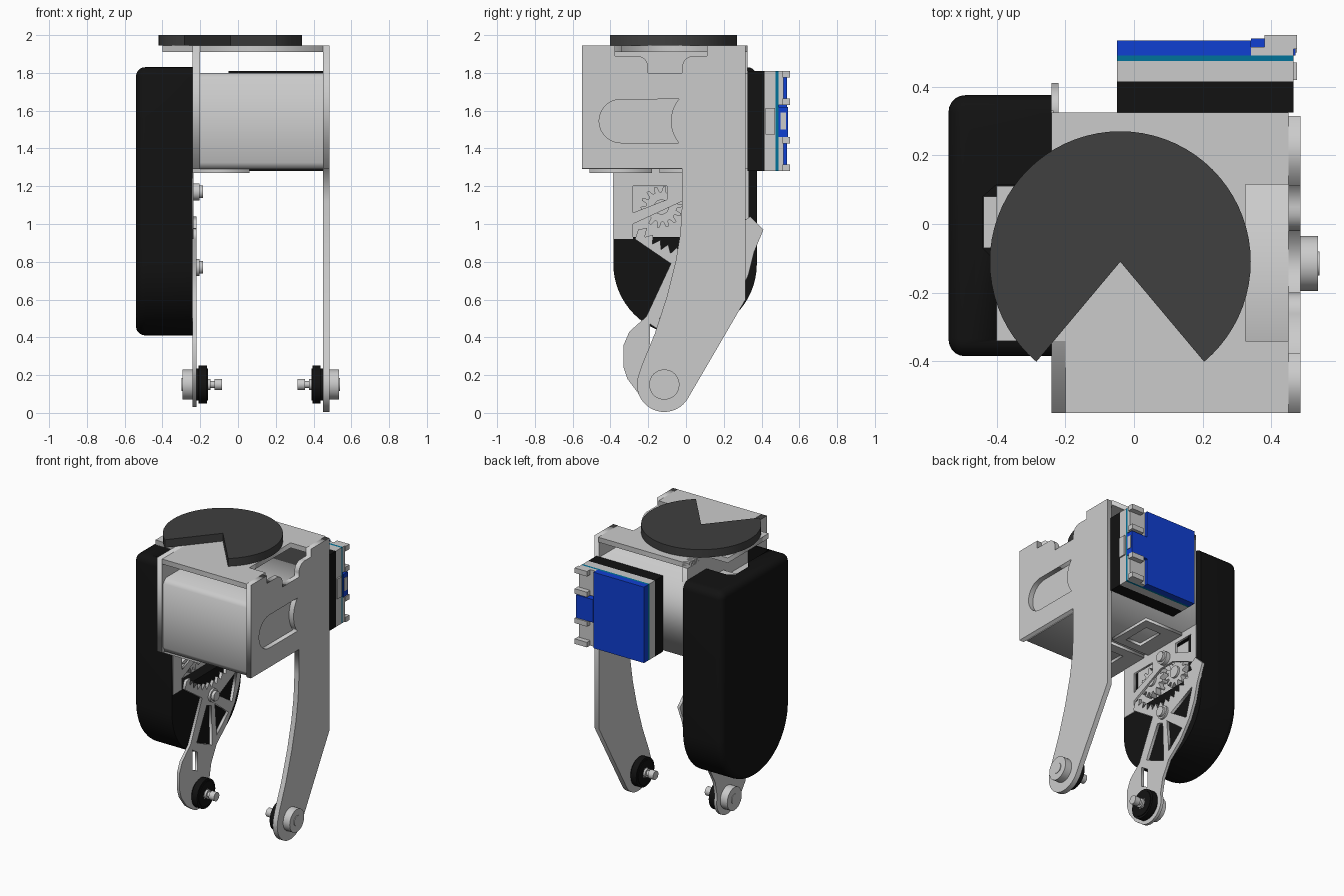
import bpy, bmesh
from math import sin, cos, pi, radians
from mathutils import Matrix

if "Cube" in bpy.data.objects:
    bpy.data.objects.remove(bpy.data.objects["Cube"])

# Local XY profile -> world YZ, extruded along X
TO_X = Matrix(((0, 0, 1, 0), (1, 0, 0, 0), (0, 1, 0, 0), (0, 0, 0, 1)))


def mat(name, c):
    m = bpy.data.materials.new(name)
    m.diffuse_color = (*c, 1)
    m.use_nodes = True
    m.node_tree.nodes["Principled BSDF"].inputs["Base Color"].default_value = m.diffuse_color
    return m


BLACK = mat("black", (0.006, 0.006, 0.006))
DARK = mat("dark_grey", (0.05, 0.05, 0.05))
BLUE = mat("blue", (0.005, 0.05, 0.65))
TEAL = mat("teal", (0.0, 0.17, 0.32))


def add(name, me, m=None, smooth=False):
    ob = bpy.data.objects.new(name, me)
    bpy.context.collection.objects.link(ob)
    if m:
        me.materials.clear()
        me.materials.append(m)
    if smooth:
        bpy.ops.object.select_all(action='DESELECT')
        ob.select_set(True)
        bpy.context.view_layer.objects.active = ob
        bpy.ops.object.shade_smooth_by_angle(angle=radians(35))
    return ob


def prism(name, loops, a, b, m=None, axis='x', smooth=False):
    """Extrude a profile (first loop) with holes (other loops) from a to b."""
    cu = bpy.data.curves.new(name, 'CURVE')
    cu.dimensions = '2D'
    cu.fill_mode = 'BOTH'
    cu.extrude = (b - a) / 2
    for pts in loops:
        s = cu.splines.new('POLY')
        s.points.add(len(pts) - 1)
        for p, q in zip(s.points, pts):
            p.co = (q[0], q[1], 0, 1)
        s.use_cyclic_u = True
    tmp = bpy.data.objects.new("tmp", cu)
    bpy.context.collection.objects.link(tmp)
    dg = bpy.context.evaluated_depsgraph_get()
    me = bpy.data.meshes.new_from_object(tmp.evaluated_get(dg))
    bpy.data.objects.remove(tmp)
    me.transform(Matrix.Translation((0, 0, (a + b) / 2)))
    if axis == 'x':
        me.transform(TO_X)
    bm = bmesh.new()
    bm.from_mesh(me)
    bmesh.ops.remove_doubles(bm, verts=bm.verts, dist=1e-5)
    bmesh.ops.recalc_face_normals(bm, faces=bm.faces)
    bm.to_mesh(me)
    bm.free()
    return add(name, me, m, smooth)


def box(name, x, y, z, m=None):
    me = bpy.data.meshes.new(name)
    bm = bmesh.new()
    bmesh.ops.create_cube(bm, size=1)
    for v in bm.verts:
        v.co = [(r[0] + r[1]) / 2 + c * (r[1] - r[0]) for c, r in zip(v.co, (x, y, z))]
    bm.to_mesh(me)
    bm.free()
    return add(name, me, m)


def arc(cy, cz, r, a0, a1, n=16):
    return [(cy + r * cos(radians(a0 + (a1 - a0) * i / n)),
             cz + r * sin(radians(a0 + (a1 - a0) * i / n))) for i in range(n + 1)]


def cyl(name, y, z, r, a, b, m=None):
    return prism(name, [arc(y, z, r, 0, 352.5, 47)], a, b, m, smooth=True)


def rect(y0, y1, z0, z1):
    return [(y0, z0), (y1, z0), (y1, z1), (y0, z1)]


# Notched disc and top plate
prism("top_disc", [[(-0.04, -0.11)] + arc(-0.04, -0.11, 0.38, -50, 230, 56)],
      1.945, 2.0, DARK, 'z', True)
prism("top_plate", [[(-0.2, -0.55), (0.45, -0.55), (0.45, -0.34), (0.325, -0.34), (0.325, 0.115),
                     (0.45, 0.115), (0.45, 0.325), (-0.24, 0.325), (-0.24, 0.11), (-0.4, 0.11),
                     (-0.4, -0.34), (-0.2, -0.34)]], 1.91, 1.945, None, 'z')

# Right side plate with the fixed long finger
leg = [(-0.55, 1.945), (-0.55, 1.295), (-0.02, 1.295), (-0.02, 1.12), (-0.03, 0.95), (-0.055, 0.8),
       (-0.1, 0.62), (-0.165, 0.42), (-0.235, 0.25)]
leg += arc(-0.115, 0.15, 0.145, 165, 330, 20)
leg += [(0.315, 0.6), (0.315, 1.945), (0.11, 1.945), (0.11, 1.89), (0.05, 1.89)]
leg += arc(0.04, 1.83, 0.06, 90, 180, 6) + [(-0.02, 1.8), (-0.2, 1.8)]
leg += arc(-0.26, 1.83, 0.06, 0, 90, 6) + [(-0.375, 1.89), (-0.375, 1.945)]
slot = arc(-0.345, 1.545, 0.115, 90, 270) + arc(0.1, 1.545, 0.18, 220, 140, 10)
prism("right_plate_and_finger", [leg, slot], 0.45, 0.485)
prism("left_plate", [rect(-0.55, 0.325, 1.29, 1.945)], -0.24, -0.2)

# Motor block with chamfered front, bottom panels
prism("motor_block", [[(-0.54, 1.325), (-0.52, 1.29), (0.325, 1.29), (0.325, 1.8),
                       (-0.51, 1.8), (-0.54, 1.77)]], -0.2, 0.45)
for i, y in enumerate((-0.51, -0.14)):
    prism("bottom_panel_%d" % i, [[(-0.24, y), (0.06, y), (0.06, y + 0.33), (-0.24, y + 0.33)],
                                  [(-0.12, y + 0.06), (0.0, y + 0.06), (0.0, y + 0.26),
                                   (-0.12, y + 0.26)]], 1.27, 1.29, None, 'z')

# Rear camera stack
box("rear_black_plate", (-0.05, 0.465), (0.325, 0.415), (1.28, 1.81), BLACK)
box("rear_grey_plate", (-0.05, 0.465), (0.415, 0.475), (1.28, 1.81))
box("rear_teal_board", (-0.05, 0.465), (0.475, 0.49), (1.28, 1.81), TEAL)
box("rear_blue_panel", (-0.05, 0.34), (0.49, 0.535), (1.28, 1.81), BLUE)
box("rear_blue_tab", (0.34, 0.47), (0.49, 0.54), (1.46, 1.62), BLUE)
box("rear_socket", (0.46, 0.474), (0.5, 0.53), (1.5, 1.59))
box("side_port", (0.44, 0.475), (0.42, 0.47), (1.475, 1.615))
for i, z in enumerate((1.28, 1.63)):
    box("connector_base_%d" % i, (0.34, 0.465), (0.49, 0.515), (z, z + 0.18))
    for j, dz in enumerate((0, 0.145)):
        box("connector_rail_%d_%d" % (i, j), (0.38, 0.475), (0.51, 0.55), (z + dz, z + dz + 0.035))

# Black motor shell, rounded on the outside
me = bpy.data.meshes.new("motor_shell")
bm = bmesh.new()
outline = arc(-0.005, 0.79, 0.38, 180, 360, 32)
outline += arc(0.325, 1.78, 0.05, 0, 90, 5) + arc(-0.335, 1.78, 0.05, 90, 180, 5)
face = bm.faces.new([bm.verts.new((-0.24, y, z)) for y, z in outline])
new = bmesh.ops.extrude_face_region(bm, geom=[face], use_keep_orig=True)["geom"]
bmesh.ops.translate(bm, verts=[g for g in new if isinstance(g, bmesh.types.BMVert)], vec=(-0.3, 0, 0))
rim = [e for e in bm.edges if all(v.co.x < -0.5 for v in e.verts)]
bmesh.ops.bevel(bm, geom=rim, offset=0.048, segments=5, profile=0.5, affect='EDGES')
bmesh.ops.recalc_face_normals(bm, faces=bm.faces)
bm.to_mesh(me)
bm.free()
shell = add("motor_shell", me, BLACK, True)
cutters = [box("gear_cavity_cutter", (-0.33, -0.1), (-0.34, 0.25), (0.93, 1.28)),
           prism("top_opening_cutter", [[(-0.1, -0.34), (-0.4, -0.34), (-0.4, -0.11), (-0.44, -0.07),
                                         (-0.44, 0.08), (-0.4, 0.115), (-0.1, 0.115)]],
                 1.6, 1.9, None, 'z')]
for c in cutters:
    c.hide_render = True
    c.hide_viewport = True
    mod = shell.modifiers.new("cut", 'BOOLEAN')
    mod.operation = 'DIFFERENCE'
    mod.solver = 'EXACT'
    mod.object = c
box("inner_motor", (-0.438, -0.24), (-0.07, 0.08), (1.59, 1.75))
box("inner_motor_base", (-0.398, -0.24), (-0.335, 0.11), (1.59, 1.7))
box("gear_backing", (-0.335, -0.32), (-0.34, 0.25), (0.93, 1.28))

# Gear cover, gears and pivots
PY, PZ = 0.03, 1.17
prism("gear_cover", [[(-0.38, 1.29), (-0.38, 0.92), (-0.28, 0.92), (-0.28, 1.0), (-0.02, 1.12),
                      (0.1, 1.12), (0.33, 1.02), (0.33, 1.29)],
                     [(-0.28, 1.06), (-0.1, 1.13), (-0.1, 1.2), (-0.28, 1.2)],
                     [(0.13, 1.17), (0.28, 1.11), (0.28, 1.24), (0.13, 1.24)]], -0.25, -0.235)
for i, (y, z, r, n) in enumerate(((-0.13, 1.09, 0.11, 14), (0.1, 1.05, 0.1, 12))):
    teeth = [(y + q * cos(2 * pi * (k + d) / n), z + q * sin(2 * pi * (k + d) / n))
             for k in range(n) for d, q in ((0, r), (0.3, r), (0.5, r - 0.03), (0.8, r - 0.03))]
    prism("drive_gear_%d" % i, [teeth], -0.3, -0.26)
    cyl("drive_gear_hub_%d" % i, y, z, 0.04, -0.32, -0.245)
for i, z in enumerate((PZ, 0.77)):
    cyl("pivot_pin_%d" % i, PY, z, 0.045, -0.25, -0.205)
    cyl("pivot_cap_%d" % i, PY, z, 0.033, -0.21, -0.185)

# Moving finger: toothed fan on top, slotted arm below
fan = [(PY + r * cos(radians(a)), PZ + r * sin(radians(a)))
       for k in range(13) for a, r in ((215 + k * 9, 0.345), (219 + k * 9, 0.305))]
fan += [(0.34, 1.04), (0.41, 0.97), (0.36, 0.85), (0.33, 0.73), (0.28, 0.62), (0.19, 0.5),
        (0.08, 0.41), (0.02, 0.3)]
fan += arc(-0.115, 0.15, 0.12, 20, -130, 16)
fan += [(-0.25, 0.1), (-0.31, 0.18), (-0.33, 0.24), (-0.33, 0.36), (-0.3, 0.43), (-0.21, 0.51),
        (-0.08, 0.79), (-0.27, 0.92)]
prism("moving_finger", [fan, [(0.1, 0.74), (0.31, 0.84), (0.25, 0.64)],
                        [(0.06, 0.7), (0.21, 0.58), (0.08, 0.47)],
                        [(-0.03, 0.72), (0.02, 0.7), (0.03, 0.42), (-0.14, 0.5)],
                        [(-0.19, 0.47), (-0.13, 0.43), (-0.13, 0.3), (-0.19, 0.33)]], -0.24, -0.22)

# Fingertip wheels, mirrored to both fingers
for side, x0, s in (("right", 0.45, -1), ("left", -0.22, 1)):
    for part, r, a, b, m in (("flange", 0.08, -0.086, -0.01, None), ("core", 0.035, -0.09, 0.06, None),
                             ("tyre", 0.1, 0.012, 0.055, BLACK), ("tyre_hub", 0.085, 0, 0.06, BLACK),
                             ("axle", 0.018, 0.06, 0.1, None), ("axle_collar", 0.03, 0.06, 0.075, None),
                             ("axle_end", 0.03, 0.095, 0.135, None)):
        if side == "left" and part in ("flange", "core"):
            a += 0.012
        lo, hi = sorted((x0 + s * a, x0 + s * b))
        cyl("%s_tip_%s" % (side, part), -0.115, 0.15, r, lo, hi, m)
